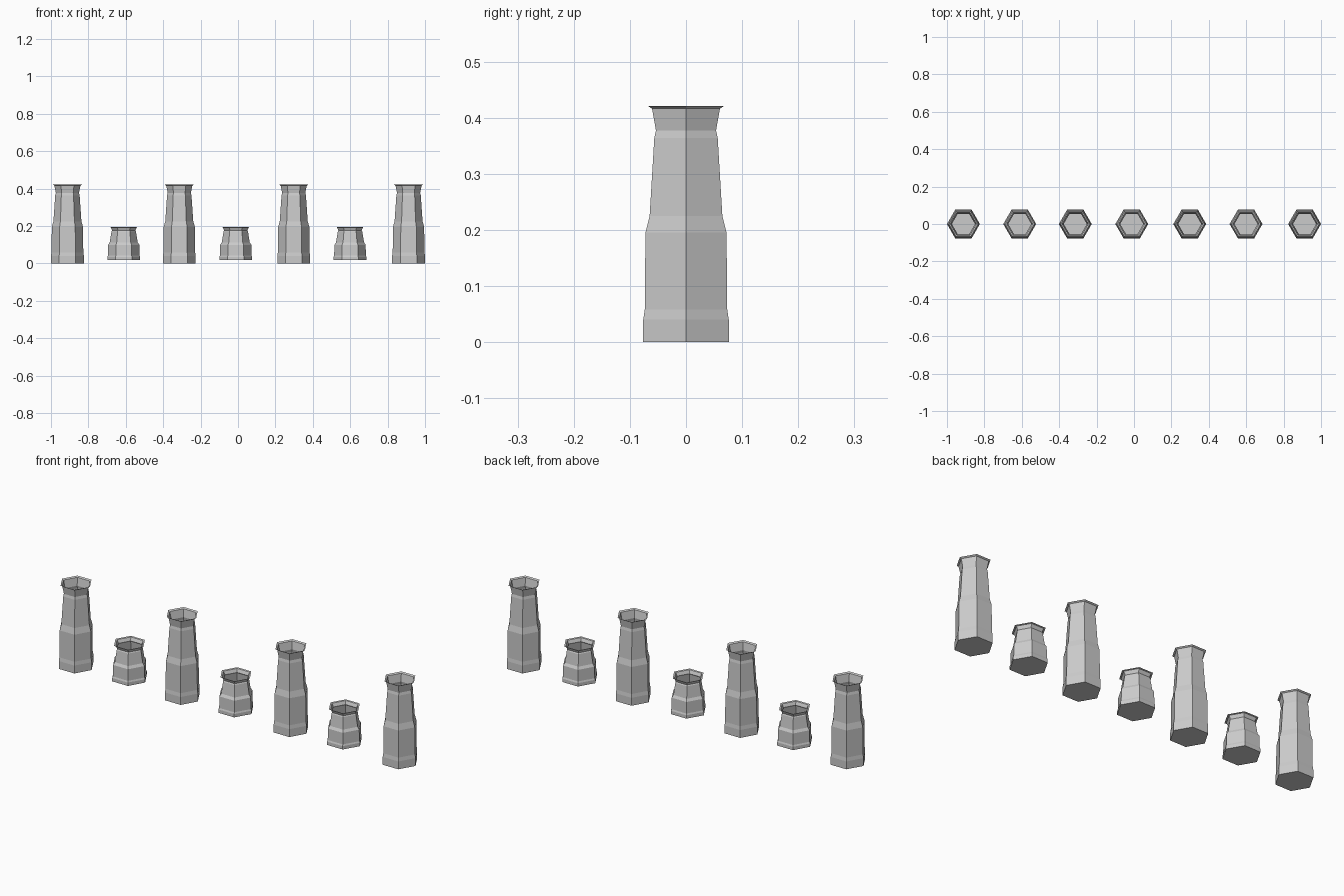
import bpy, bmesh, math

if "Cube" in bpy.data.objects:
    bpy.data.objects.remove(bpy.data.objects["Cube"])

COS30 = math.cos(math.radians(30))

# Post profile from base to flared rim: (half width across flats, height)
PROFILE = [
    (0.0762, 0.0), (0.0762, 0.040), (0.0735, 0.058), (0.0722, 0.195),
    (0.0648, 0.225), (0.0565, 0.364), (0.0535, 0.377), (0.0605, 0.416),
    (0.0680, 0.421),
]


def hex_post(name, x, z=0.0, height_scale=1.0):
    """Hollow six-sided post: closed base, open mouth, thin flared rim."""
    bm = bmesh.new()
    rings = []
    for half_width, h in PROFILE:
        r = half_width / COS30
        rings.append([bm.verts.new((r * math.cos(i * math.pi / 3),
                                    r * math.sin(i * math.pi / 3),
                                    h * height_scale)) for i in range(6)])
    bm.faces.new(rings[0][::-1])
    for low, high in zip(rings, rings[1:]):
        for i in range(6):
            j = (i + 1) % 6
            bm.faces.new((low[i], low[j], high[j], high[i]))
    mesh = bpy.data.meshes.new(name)
    bm.to_mesh(mesh)
    bm.free()
    obj = bpy.data.objects.new(name, mesh)
    obj.location = (x, 0, z)
    bpy.context.collection.objects.link(obj)
    return obj


# Tall posts
for n, x in enumerate((-0.912, -0.314, 0.298, 0.912), 1):
    hex_post(f"tall_post_{n}", x)

# Short posts, squashed and slightly raised
for n, x in enumerate((-0.611, -0.012, 0.599), 1):
    hex_post(f"short_post_{n}", x, 0.017, 0.423)
